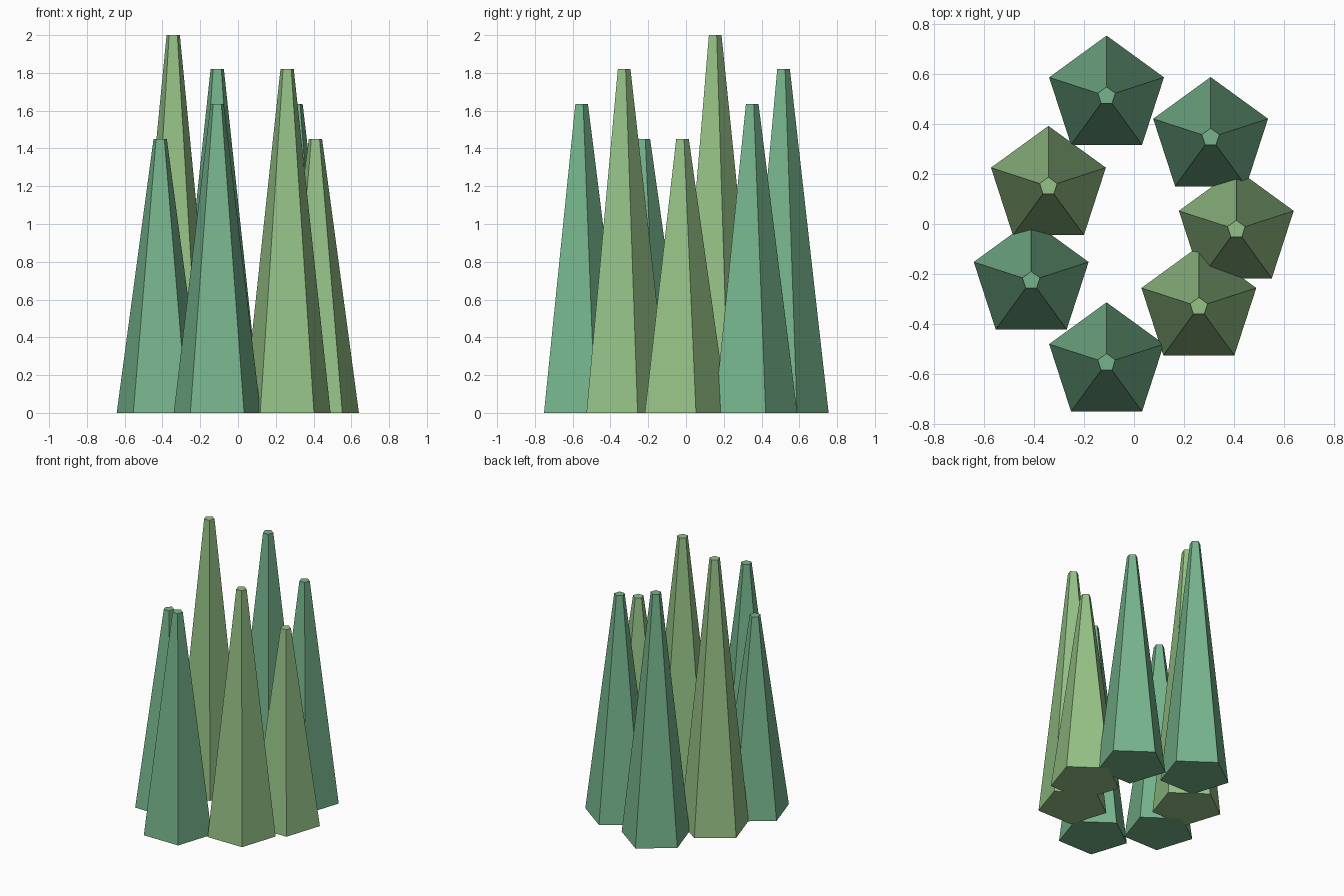
import bpy
import bmesh
import math
from mathutils import Matrix, Vector

if "Cube" in bpy.data.objects:
    bpy.data.objects.remove(bpy.data.objects["Cube"])


def material(name, srgb):
    mat = bpy.data.materials.new(name)
    lin = [((c / 255 + 0.055) / 1.055) ** 2.4 for c in srgb]
    mat.diffuse_color = (*lin, 1.0)
    mat.use_nodes = True
    mat.node_tree.nodes["Principled BSDF"].inputs["Base Color"].default_value = mat.diffuse_color
    return mat


TEAL = material("blue green", (118, 180, 140))
LIGHT = material("light green", (149, 193, 134))
BASE_R, TIP_R = 0.242, 0.037


def blade(name, x, y, height, mat):
    """Five-sided tapered blade with a flat tip, one corner facing +y."""
    bm = bmesh.new()
    bmesh.ops.create_cone(bm, cap_ends=True, segments=5,
                          radius1=BASE_R, radius2=TIP_R, depth=height)
    # turn whichever corner the primitive starts on to face +y
    v = bm.verts[:][0].co
    turn = math.pi / 2 - math.atan2(v.y, v.x)
    bm.transform(Matrix.Translation(Vector((0, 0, height / 2)))
                 @ Matrix.Rotation(turn, 4, 'Z'))
    mesh = bpy.data.meshes.new(name)
    bm.to_mesh(mesh)
    bm.free()
    mesh.materials.append(mat)
    obj = bpy.data.objects.new(name, mesh)
    obj.location = (x, y, 0)
    bpy.context.collection.objects.link(obj)


# Ring of seven blades
blade("blade_back", -0.11, 0.513, 1.82, TEAL)
blade("blade_back_right", 0.307, 0.347, 1.635, TEAL)
blade("blade_right", 0.41, -0.022, 1.45, LIGHT)
blade("blade_front_right", 0.26, -0.331, 1.82, LIGHT)
blade("blade_front", -0.11, -0.556, 1.635, TEAL)
blade("blade_left", -0.412, -0.227, 1.45, TEAL)
blade("blade_back_left", -0.343, 0.151, 2.0, LIGHT)
